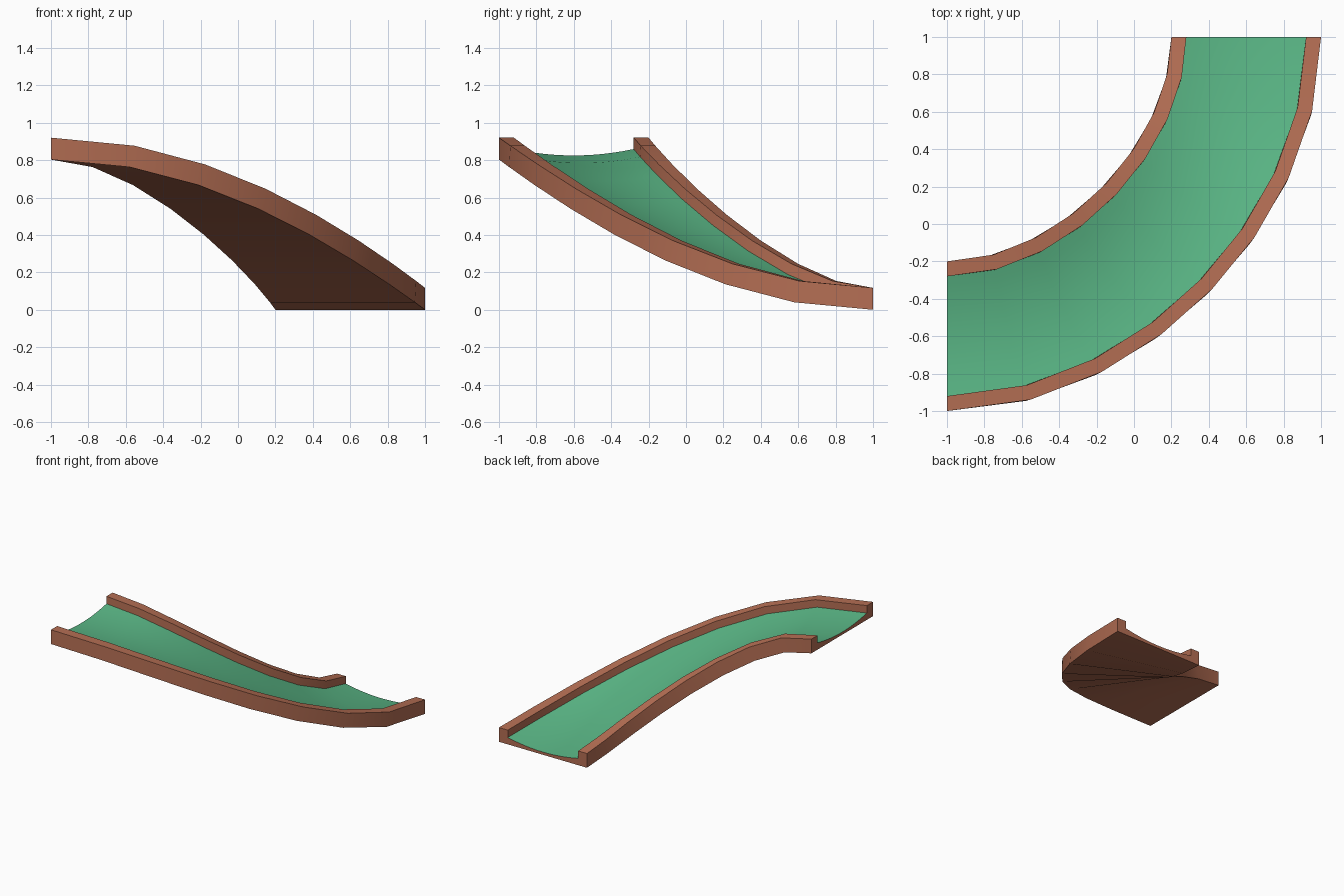
import bpy, bmesh, math
from mathutils import Vector

if "Cube" in bpy.data.objects:
    bpy.data.objects.remove(bpy.data.objects["Cube"])

SEGMENTS = 8        # straight pieces along the bend
WIDTH = 0.4         # half width
RAIL = 0.08         # rail thickness
HEIGHT = 0.117      # rail height above the underside
EDGE, MID = 0.056, 0.022   # floor height beside the rails / in the middle
ARC = 12            # pieces across the dished floor


def material(name, color):
    m = bpy.data.materials.new(name)
    m.diffuse_color = (*color, 1)
    m.use_nodes = True
    m.node_tree.nodes["Principled BSDF"].inputs["Base Color"].default_value = m.diffuse_color
    return m


rail_brown = material("clay_brown", (0.46, 0.157, 0.088))
floor_green = material("turf_green", (0.10, 0.46, 0.232))

# Centre path: a cubic curve, level at both ends
P = [Vector(p) for p in ((-1, -0.6, 0.803), (-0.2, -0.6, 0.803), (0.6, 0.2, 0), (0.6, 1, 0))]


def point(t):
    s = 1 - t
    return P[0] * s**3 + P[1] * 3 * s * s * t + P[2] * 3 * s * t * t + P[3] * t**3


def tangent(t):
    s = 1 - t
    return ((P[1] - P[0]) * s * s + (P[2] - P[1]) * 2 * s * t + (P[3] - P[2]) * t * t).normalized()


# Evenly spaced stations along the path length
N = 2000
lengths = [0.0]
for i in range(N):
    lengths.append(lengths[-1] + (point((i + 1) / N) - point(i / N)).length)
stations = []
for k in range(SEGMENTS + 1):
    goal = lengths[-1] * k / SEGMENTS
    stations.append(min(range(N + 1), key=lambda i: abs(lengths[i] - goal)) / N)

# Cross-section: flat underside, two rails, dished floor
inner = WIDTH - RAIL
profile = [(-WIDTH, 0), (WIDTH, 0), (WIDTH, HEIGHT), (inner, HEIGHT)]
floor_start = len(profile)
for i in range(ARC + 1):
    u = inner * (1 - 2 * i / ARC)
    profile.append((u, MID + (EDGE - MID) * (u / inner) ** 2))
floor_end = len(profile) - 1
profile += [(-inner, HEIGHT), (-WIDTH, HEIGHT)]

# Sweep the section along the path
bm = bmesh.new()
rings = []
for t in stations:
    d = tangent(t)
    side = d.cross(Vector((0, 0, 1))).normalized()
    up = side.cross(d)
    c = point(t)
    rings.append([bm.verts.new(c + side * u + up * v) for u, v in profile])
n = len(profile)
for a, b in zip(rings, rings[1:]):
    for j in range(n):
        k = (j + 1) % n
        f = bm.faces.new((a[j], a[k], b[k], b[j]))
        f.material_index = 1 if floor_start <= j < floor_end else 0
bm.faces.new(rings[0])
bm.faces.new(rings[-1])
bmesh.ops.recalc_face_normals(bm, faces=bm.faces)

mesh = bpy.data.meshes.new("curved_ramp")
bm.to_mesh(mesh)
bm.free()
mesh.materials.append(rail_brown)
mesh.materials.append(floor_green)
ramp = bpy.data.objects.new("curved_ramp", mesh)
bpy.context.collection.objects.link(ramp)
bpy.context.view_layer.objects.active = ramp
ramp.select_set(True)
bpy.ops.object.shade_smooth_by_angle(angle=math.radians(30))
